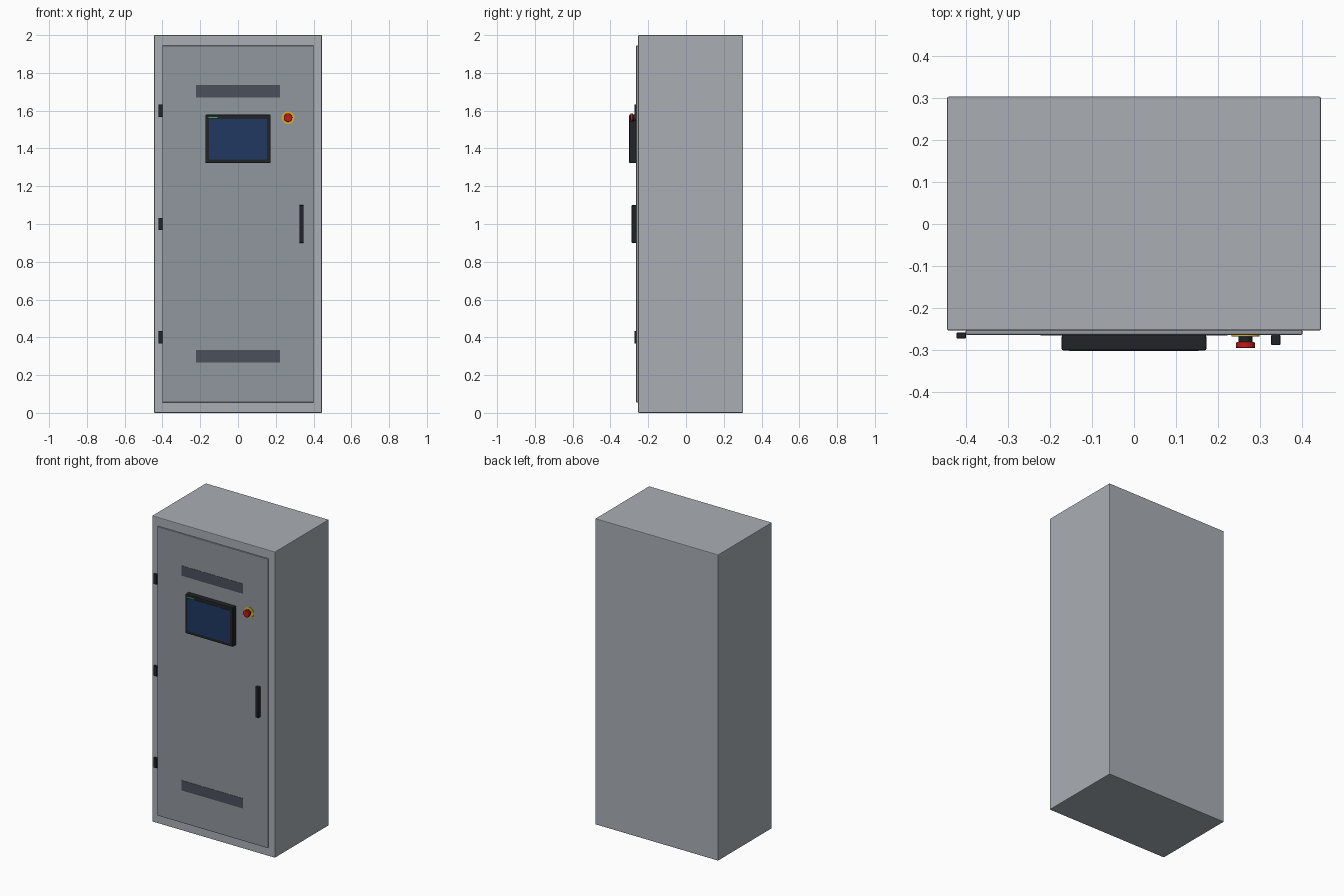
import bpy
from math import radians

if "Cube" in bpy.data.objects:
    bpy.data.objects.remove(bpy.data.objects["Cube"])


def material(name, rgb):
    m = bpy.data.materials.new(name)
    m.diffuse_color = (*rgb, 1)
    m.use_nodes = True
    m.node_tree.nodes["Principled BSDF"].inputs["Base Color"].default_value = m.diffuse_color
    return m


STEEL = material("light_steel", (0.40, 0.43, 0.46))
DOOR = material("door_grey", (0.28, 0.31, 0.34))
VENT = material("vent_grey", (0.07, 0.08, 0.10))
BLACK = material("black_plastic", (0.015, 0.017, 0.02))
BLUE = material("screen_blue", (0.015, 0.04, 0.12))
GREEN = material("indicator_green", (0.05, 0.45, 0.12))
YELLOW = material("warning_yellow", (0.75, 0.45, 0.02))
RED = material("stop_red", (0.55, 0.01, 0.01))


def finish(obj, name, mat, bevel):
    obj.name = name
    obj.data.materials.append(mat)
    if bevel:
        mod = obj.modifiers.new("Bevel", 'BEVEL')
        mod.width = bevel
        mod.segments = 2
        mod.limit_method = 'ANGLE'
    return obj


def box(name, x, y, z, mat, bevel=0.0):
    """Box from (min, max) ranges on each axis."""
    centre = [(a + b) / 2 for a, b in (x, y, z)]
    bpy.ops.mesh.primitive_cube_add(size=1, location=centre)
    obj = bpy.context.object
    obj.scale = [b - a for a, b in (x, y, z)]
    bpy.ops.object.transform_apply(location=False, rotation=False, scale=True)
    return finish(obj, name, mat, bevel)


def disc(name, x, z, r, y, mat, bevel=0.0):
    """Cylinder pointing along y."""
    bpy.ops.mesh.primitive_cylinder_add(
        vertices=32, radius=r, depth=y[1] - y[0],
        location=(x, sum(y) / 2, z), rotation=(radians(90), 0, 0))
    bpy.ops.object.shade_smooth_by_angle(angle=radians(40))
    return finish(bpy.context.object, name, mat, bevel)


# Cabinet shell and door panel
FACE = -0.2635
box("cabinet_body", (-0.4444, 0.4444), (-0.253, 0.3025), (0, 2), STEEL, 0.004)
box("door", (-0.4, 0.4), (FACE, -0.252), (0.0556, 1.9444), DOOR, 0.003)

# Ventilation strips near the top and bottom of the door
for label, zc in (("upper", 1.704), ("lower", 0.301)):
    box(f"{label}_vent", (-0.222, 0.222), (-0.265, FACE + 0.002),
        (zc - 0.033, zc + 0.033), VENT)

# Hinges on the left edge
for i, zc in enumerate((0.4, 1.0, 1.6)):
    box(f"hinge_{i + 1}", (-0.4215, -0.3993), (-0.272, -0.258),
        (zc - 0.033, zc + 0.033), BLACK, 0.002)

# Door handle
box("door_handle", (0.3255, 0.348), (-0.288, FACE), (0.9, 1.1), BLACK, 0.003)

# Control display: housing, screen, status light
box("display_housing", (-0.172, 0.172), (-0.3005, FACE), (1.323, 1.579), BLACK, 0.004)
box("display_screen", (-0.153, 0.153), (-0.302, -0.299), (1.342, 1.557), BLUE)
box("status_light", (-0.155, -0.108), (-0.302, -0.299), (1.560, 1.567), GREEN)

# Emergency stop: backing ring, collar, mushroom button
SX, SZ = 0.265, 1.563
disc("stop_backing_ring", SX, SZ, 0.0333, (-0.267, FACE), YELLOW)
disc("stop_collar", SX, SZ, 0.0167, (-0.282, -0.266), BLACK)
disc("stop_button", SX, SZ, 0.0225, (-0.295, -0.281), RED, 0.002)
